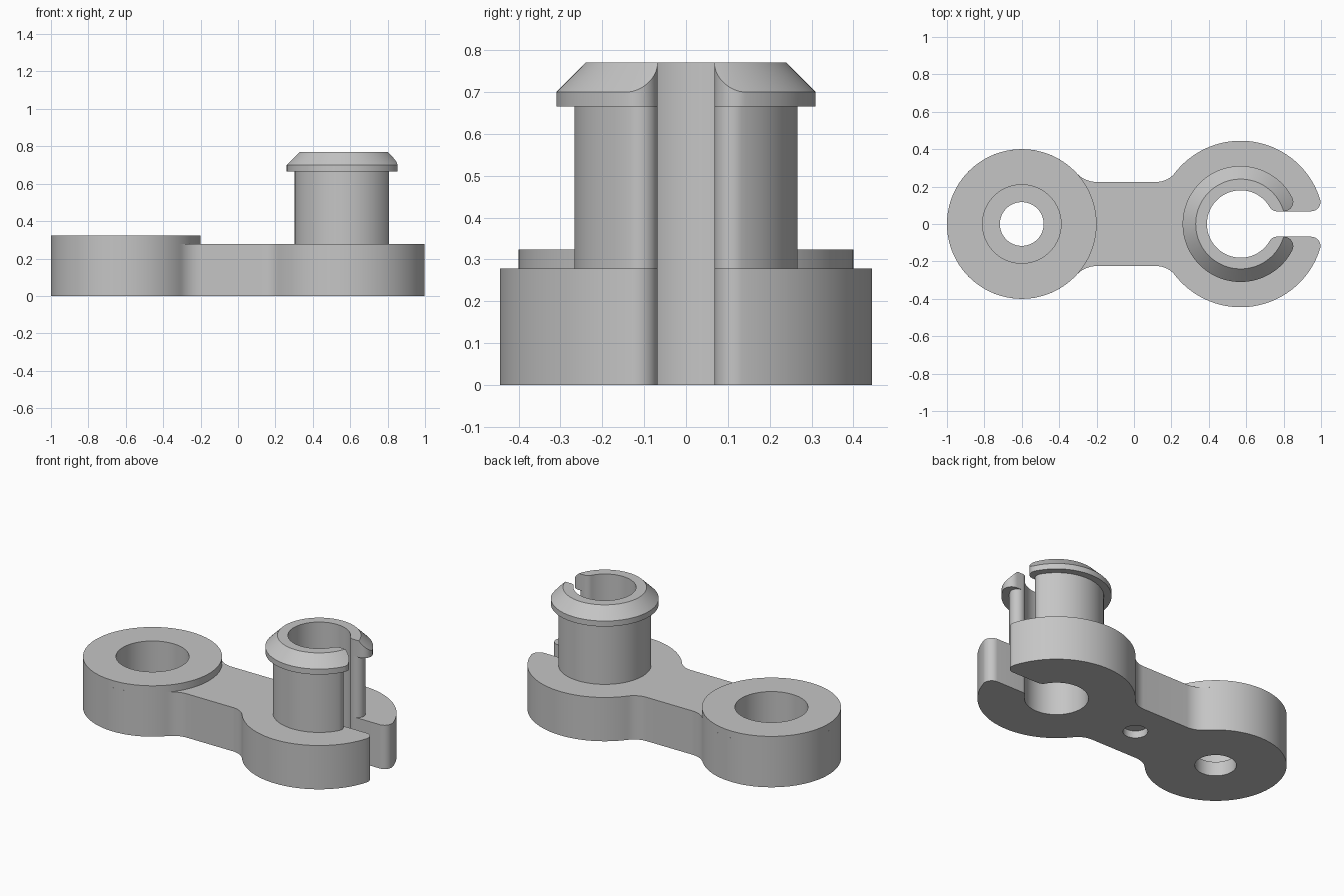
import bpy, bmesh
from math import atan2, cos, sin, pi, sqrt, radians

if "Cube" in bpy.data.objects:
    bpy.data.objects.remove(bpy.data.objects["Cube"], do_unlink=True)

# Main dimensions
EYE_X, EYE_R = -0.6, 0.4
CLIP_X, CLIP_R, BORE_R = 0.57, 0.445, 0.18
LINK_Y, LINK_TOP, EYE_TOP = 0.225, 0.278, 0.323
SLOT, INNER_ROUND = 0.068, 0.043
COLLAR_Z, COLLAR_EDGE, PEG_TOP = 0.665, 0.70, 0.77
COLLAR_R = 0.31

grey = bpy.data.materials.new("plain grey")
grey.use_nodes = True
colour = (0.56, 0.56, 0.56, 1)
grey.diffuse_color = colour
grey.node_tree.nodes["Principled BSDF"].inputs["Base Color"].default_value = colour


def arc(cx, cy, r, a0, a1, n):
    return [(cx + r * cos(a0 + (a1 - a0) * i / n), cy + r * sin(a0 + (a1 - a0) * i / n))
            for i in range(n + 1)]


def split_ring(radius, rounding, start=pi):
    """Upper half of a slotted ring: outer arc, rounded jaw, slot wall, bore."""
    yo, yi = SLOT + rounding, SLOT + INNER_ROUND
    xo = sqrt((radius - rounding) ** 2 - yo ** 2)
    xi = sqrt((BORE_R + INNER_ROUND) ** 2 - yi ** 2)
    ao, ai = atan2(yo, xo), atan2(yi, xi)
    return (arc(CLIP_X, 0, radius, start, ao, 56)
            + arc(CLIP_X + xo, yo, rounding, ao, -pi / 2, 14)[1:]
            + arc(CLIP_X + xi, yi, INNER_ROUND, -pi / 2, ai - pi, 10)
            + arc(CLIP_X, 0, BORE_R, ai, pi, 48)[1:])


def mirrored(half):
    return half + [(x, -y) for x, y in reversed(half) if y > 1e-5]


def prism(name, outline, z0, z1):
    bm = bmesh.new()
    face = bm.faces.new([bm.verts.new((x, y, z0)) for x, y in outline])
    new = bmesh.ops.extrude_face_region(bm, geom=[face])["geom"]
    bmesh.ops.translate(bm, vec=(0, 0, z1 - z0),
                        verts=[v for v in new if isinstance(v, bmesh.types.BMVert)])
    return finish(name, bm)


def frustum(name, x, r0, r1, z0, z1):
    bm = bmesh.new()
    bmesh.ops.create_cone(bm, cap_ends=True, segments=128, radius1=r0, radius2=r1, depth=z1 - z0)
    bmesh.ops.translate(bm, vec=(x, 0, (z0 + z1) / 2), verts=bm.verts)
    return finish(name, bm)


def finish(name, bm):
    bmesh.ops.recalc_face_normals(bm, faces=bm.faces)
    mesh = bpy.data.meshes.new(name)
    bm.to_mesh(mesh)
    bm.free()
    mesh.materials.append(grey)
    ob = bpy.data.objects.new(name, mesh)
    bpy.context.collection.objects.link(ob)
    return ob


def combine(target, tool, operation):
    mod = target.modifiers.new("cut", 'BOOLEAN')
    mod.operation, mod.solver, mod.object = operation, 'EXACT', tool
    bpy.context.view_layer.objects.active = target
    bpy.ops.object.modifier_apply(modifier=mod.name)


def fillet(x, cx, radius):
    """Radius and centre height of a fillet meeting the link edge at x."""
    r = ((x - cx) ** 2 + LINK_Y ** 2 - radius ** 2) / (2 * (radius - LINK_Y))
    return r, LINK_Y + r


# Link plate: eye disc, waist with fillets and slotted clip end in one outline
left_x, right_x = -0.2, 0.12
lr, ly = fillet(left_x, EYE_X, EYE_R)
rr, ry = fillet(right_x, CLIP_X, CLIP_R)
la = atan2(ly, left_x - EYE_X)
ra = atan2(ry, right_x - CLIP_X)
half = (arc(EYE_X, 0, EYE_R, pi, la, 56)
        + arc(left_x, ly, lr, la + pi, 1.5 * pi, 12)[1:]
        + arc(right_x, ry, rr, 1.5 * pi, ra + pi, 12)
        + split_ring(CLIP_R, 0.05, ra)[1:])
link_plate = prism("link_plate", mirrored(half), 0, LINK_TOP)

# Raised rim of the eye
eye_rim = frustum("eye_rim", EYE_X, EYE_R, EYE_R, LINK_TOP, EYE_TOP)

# Stepped eye hole and shallow blind hole under the waist
counterbore = frustum("counterbore_cutter", EYE_X, 0.21, 0.21, 0.09, 0.5)
through_hole = frustum("through_hole_cutter", EYE_X, 0.117, 0.117, -0.1, 0.2)
blind_hole = frustum("blind_hole_cutter", -0.01, 0.07, 0.07, -0.1, 0.045)
for cutter in (counterbore, through_hole, blind_hole):
    combine(link_plate, cutter, 'DIFFERENCE')
combine(eye_rim, counterbore, 'DIFFERENCE')

# Split peg with its chamfered snap collar
peg = prism("split_peg", mirrored(split_ring(0.267, INNER_ROUND)), LINK_TOP, COLLAR_Z)
collar = prism("snap_collar", mirrored(split_ring(COLLAR_R, 0.05)), COLLAR_Z, PEG_TOP)
chamfer = frustum("chamfer_cutter", CLIP_X, COLLAR_R + 0.1, COLLAR_R - 0.2,
                  COLLAR_EDGE - 0.1, COLLAR_EDGE + 0.2)
combine(collar, chamfer, 'INTERSECT')

for cutter in (counterbore, through_hole, blind_hole, chamfer):
    bpy.data.objects.remove(cutter, do_unlink=True)

# Smooth curved walls, keep edges crisp
bpy.ops.object.select_all(action='DESELECT')
for ob in (link_plate, eye_rim, peg, collar):
    ob.select_set(True)
bpy.context.view_layer.objects.active = link_plate
bpy.ops.object.shade_smooth_by_angle(angle=radians(30))
